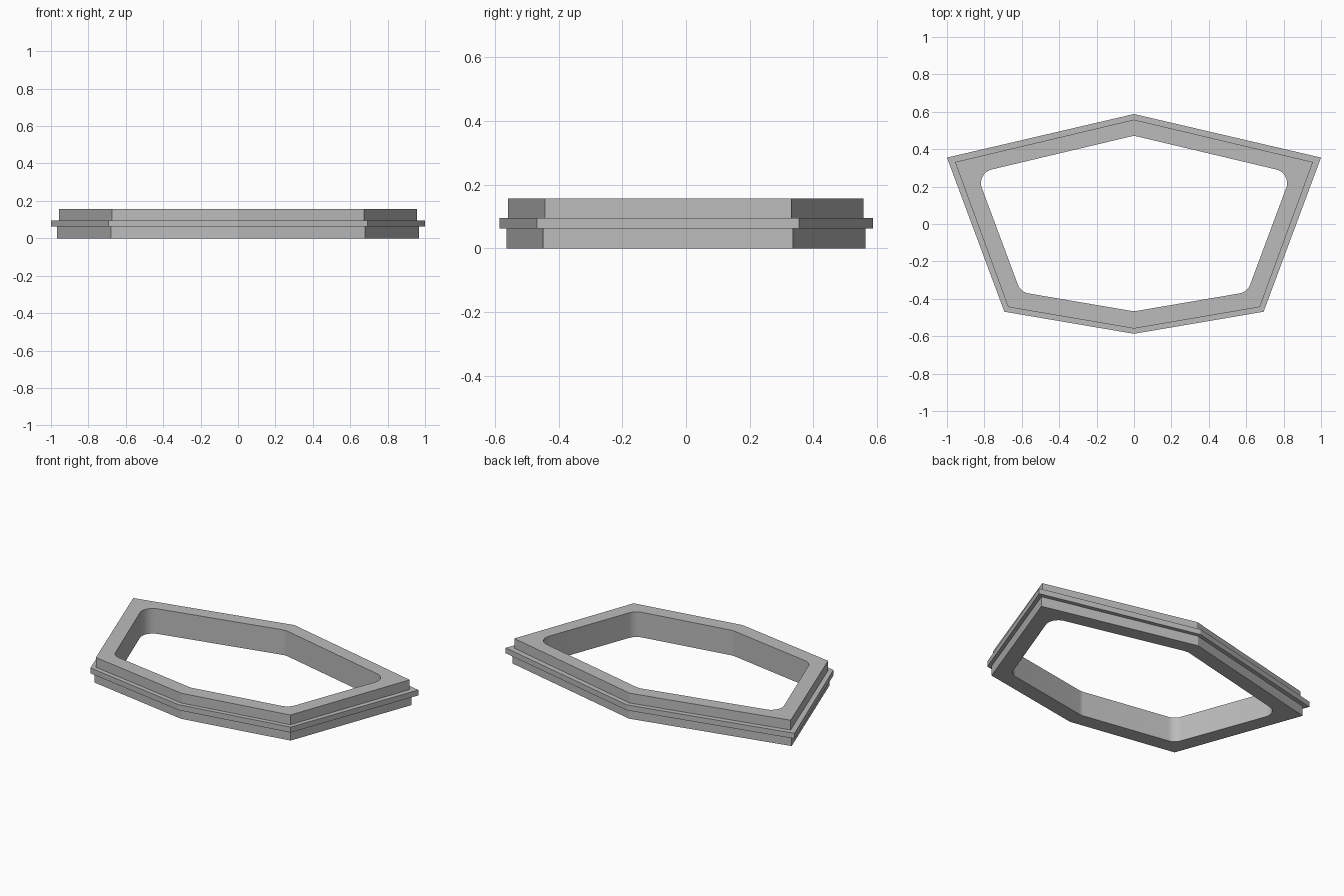
import bpy
import bmesh
import math
from mathutils import Vector

cube = bpy.data.objects.get("Cube")
if cube:
    bpy.data.objects.remove(cube, do_unlink=True)

HEIGHT, LEDGE_LOW, LEDGE_HIGH = 0.157, 0.062, 0.096


def mirrored(half):
    """Closed outline from the points between back tip and front tip, +x side."""
    pts = [Vector(p) for p in half]
    return pts + [Vector((-p.x, p.y)) for p in reversed(pts[1:-1])]


def rounded(pts, radius, steps):
    """Replace each corner of a convex outline with a circular arc."""
    out = []
    for i, p in enumerate(pts):
        a = (pts[i - 1] - p).normalized()
        b = (pts[(i + 1) % len(pts)] - p).normalized()
        half = a.angle(b) / 2
        centre = p + (a + b).normalized() * radius / math.sin(half)
        start = p + a * radius / math.tan(half) - centre
        end = p + b * radius / math.tan(half) - centre
        turn = math.pi - 2 * half
        for k in range(steps + 1):
            t = k / steps
            out.append(centre + (start * math.sin((1 - t) * turn)
                                 + end * math.sin(t * turn)) / math.sin(turn))
    return out


# Outlines of the three stepped tiers and of the opening
lower = mirrored([(0, 0.564), (0.967, 0.336), (0.678, -0.449), (0, -0.565)])
ledge = mirrored([(0, 0.588), (1, 0.355), (0.693, -0.469), (0, -0.587)])
upper = mirrored([(0, 0.558), (0.957, 0.331), (0.673, -0.444), (0, -0.559)])
opening = rounded(mirrored([(0, 0.472), (0.843, 0.272),
                            (0.606, -0.364), (0, -0.467)]), 0.075, 10)

bm = bmesh.new()


def ring(outline, z):
    return [bm.verts.new((p.x, p.y, z)) for p in outline]


def join(r1, r2):
    for i in range(len(r1)):
        j = (i + 1) % len(r1)
        bm.faces.new((r1[i], r1[j], r2[j], r2[i]))


# Stepped outer wall
outer = [ring(o, z) for o, z in (
    (lower, 0), (lower, LEDGE_LOW), (ledge, LEDGE_LOW),
    (ledge, LEDGE_HIGH), (upper, LEDGE_HIGH), (upper, HEIGHT))]
for r1, r2 in zip(outer, outer[1:]):
    join(r1, r2)

# Inner wall
join(ring(opening, 0), ring(opening, HEIGHT))

# Flat top and bottom faces around the opening
for z in (0, HEIGHT):
    rim = [e for e in bm.edges if e.is_boundary
           and all(abs(v.co.z - z) < 1e-5 for v in e.verts)]
    bmesh.ops.triangle_fill(bm, edges=rim, use_beauty=True, normal=(0, 0, 1))
bmesh.ops.recalc_face_normals(bm, faces=bm.faces[:])

mesh = bpy.data.meshes.new("bezel_frame")
bm.to_mesh(mesh)
bm.free()
frame = bpy.data.objects.new("bezel_frame", mesh)
bpy.context.collection.objects.link(frame)

# Plain grey material
grey = bpy.data.materials.new("plain_grey")
grey.use_nodes = True
colour = (0.5, 0.5, 0.5, 1)
grey.diffuse_color = colour
grey.node_tree.nodes["Principled BSDF"].inputs["Base Color"].default_value = colour
mesh.materials.append(grey)

# Smooth only the rounded inner corners
bpy.ops.object.select_all(action="DESELECT")
frame.select_set(True)
bpy.context.view_layer.objects.active = frame
bpy.ops.object.shade_smooth_by_angle(angle=math.radians(15))
